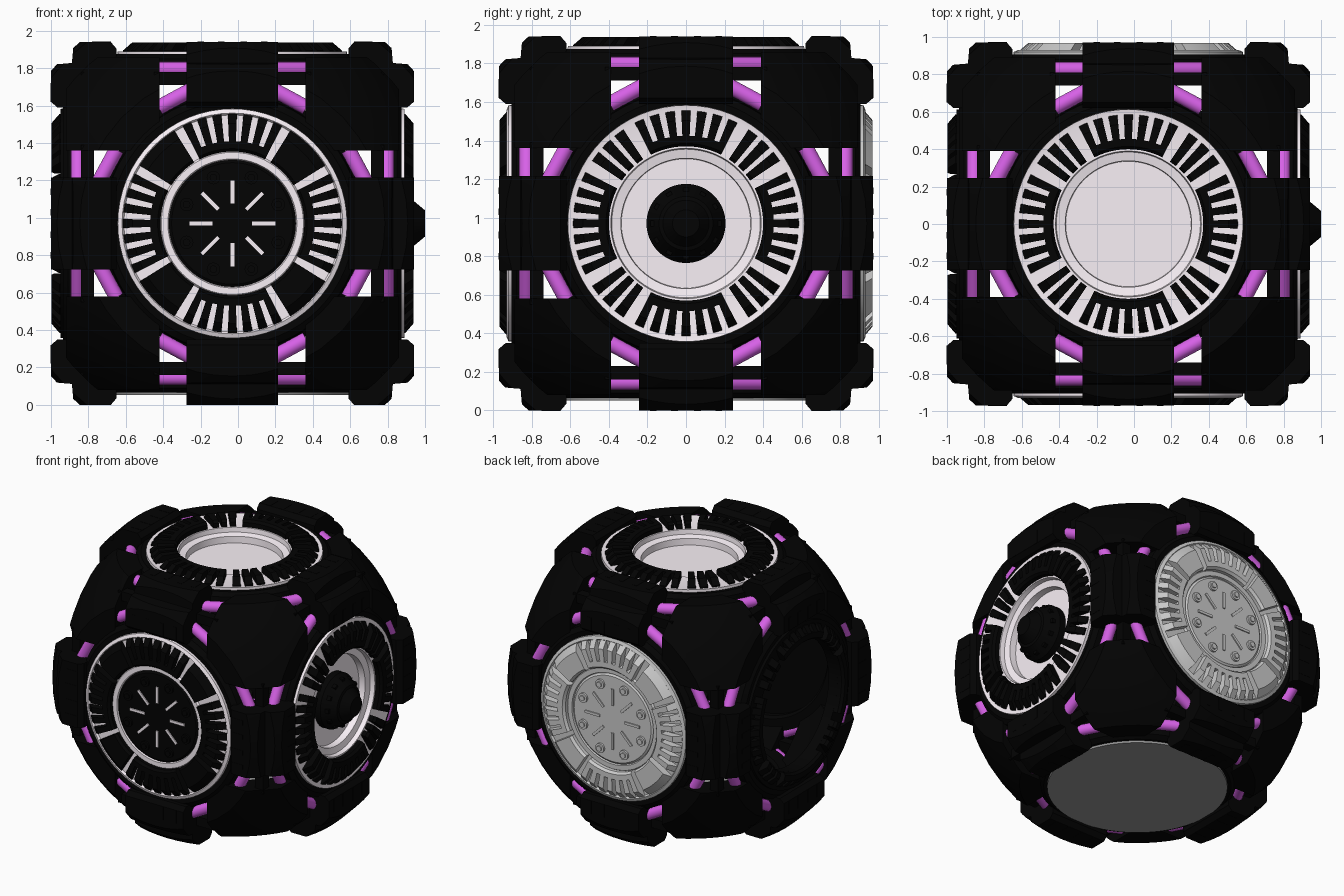
import bpy, bmesh
from math import sin, cos, pi, radians
from mathutils import Vector, Matrix

if "Cube" in bpy.data.objects:
    bpy.data.objects.remove(bpy.data.objects["Cube"])

C = Vector((-0.03, 0, 0.97))          # centre of the sphere


def material(name, rgb):
    m = bpy.data.materials.new(name)
    m.diffuse_color = (*rgb, 1)
    m.use_nodes = True
    m.node_tree.nodes["Principled BSDF"].inputs["Base Color"].default_value = m.diffuse_color
    return m


BLACK = material("black", (0.001, 0.001, 0.001))
WHITE = material("white", (0.95, 0.88, 0.93))
PINK = material("magenta", (0.68, 0.12, 0.8))
GREY = material("grey", (0.6, 0.6, 0.6))
DARK = material("dark_grey", (0.3, 0.3, 0.3))


def shade(ob):
    bpy.ops.object.select_all(action='DESELECT')
    ob.select_set(True)
    bpy.context.view_layer.objects.active = ob
    bpy.ops.object.shade_smooth_by_angle(angle=radians(30))


def finish(bm, name, mat=None, matrix=None, smooth=True):
    bmesh.ops.recalc_face_normals(bm, faces=bm.faces)
    me = bpy.data.meshes.new(name)
    bm.to_mesh(me)
    bm.free()
    ob = bpy.data.objects.new(name, me)
    bpy.context.collection.objects.link(ob)
    ob.matrix_world = Matrix.Translation(C) @ (matrix or Matrix())
    if mat:
        me.materials.append(mat)
    if smooth:
        shade(ob)
    return ob


def facing(d):
    return Vector(d).to_track_quat('Z', 'Y').to_matrix().to_4x4()


def sweep(bm, prof, a0, a1, n):
    """Sweep a closed (radius, height) outline from angle a0 to a1 degrees."""
    full = abs(a1 - a0) >= 360
    rings = []
    for i in range(n if full else n + 1):
        a = radians(a0 + (a1 - a0) * i / n)
        rings.append([bm.verts.new((r * cos(a), r * sin(a), h)) for r, h in prof])
    k = len(prof)
    for i in range(n):
        p, q = rings[i], rings[(i + 1) % len(rings)]
        for j in range(k):
            bm.faces.new((p[j], p[(j + 1) % k], q[(j + 1) % k], q[j]))
    if not full:
        bm.faces.new(rings[0])
        bm.faces.new(rings[-1])


def lathe(name, prof, d, mat=None, n=64):
    bm = bmesh.new()
    sweep(bm, prof, 0, 360, n)
    bmesh.ops.remove_doubles(bm, verts=bm.verts, dist=1e-5)
    return finish(bm, name, mat, facing(d))


def box(bm, centre, size, rot=Matrix()):
    m = rot @ Matrix.Translation(centre) @ Matrix.Diagonal((*size, 1))
    bmesh.ops.create_cube(bm, size=1, matrix=m)


def rod(bm, p, q, r, n=16):
    p, q = Vector(p), Vector(q)
    m = Matrix.Translation((p + q) / 2) @ facing(q - p)
    bmesh.ops.create_cone(bm, cap_ends=True, segments=n, radius1=r, radius2=r,
                          depth=(q - p).length, matrix=m)


# hollow spherical shell: flat on six sides, with disc holes and slots beside straps
def sphere(r, name):
    bm = bmesh.new()
    bmesh.ops.create_uvsphere(bm, u_segments=64, v_segments=32, radius=r)
    return finish(bm, name, BLACK, smooth=False)


def cut(ob, cutter, op='DIFFERENCE'):
    mod = ob.modifiers.new("cut", 'BOOLEAN')
    mod.operation, mod.object, mod.solver = op, cutter, 'EXACT'
    bpy.context.view_layer.objects.active = ob
    bpy.ops.object.modifier_apply(modifier=mod.name)
    bpy.data.objects.remove(cutter)


shell = sphere(1.21, "shell")
bm = bmesh.new()
box(bm, (0, 0, 0), (1.78, 1.78, 1.78))
cut(shell, finish(bm, "cutter", smooth=False), 'INTERSECT')
cut(shell, sphere(1.04, "cutter"))
for a in range(3):
    d = Vector([float(i == a) for i in range(3)])
    bm = bmesh.new()
    rod(bm, -1.5 * d, 1.5 * d, 0.64, 64)
    cut(shell, finish(bm, "cutter", smooth=False))
    for s in (-1, 1):
        bm = bmesh.new()
        box(bm, 0.315 * s * d, [0.15 if i == a else 3 for i in range(3)])
        cut(shell, finish(bm, "cutter", smooth=False))
shade(shell)

# straps over the twelve cube edges, with ribs, inner bars and slanted rods beside them
half = [(0.62, 0.80), (0.62, 0.935), (0.65, 0.97), (0.82, 0.97), (0.85, 0.95)]
strap_prof = half + [(0.858, 0.858)] + [(v, u) for u, v in reversed(half)] + [(0.76, 0.76)]
straps, ribs, rods, bars = bmesh.new(), bmesh.new(), bmesh.new(), bmesh.new()
for axis in range(3):
    for s in (-1, 1):
        for t in (-1, 1):
            def P(w, u, v):
                p = [0, 0, 0]
                p[axis], p[(axis + 1) % 3], p[(axis + 2) % 3] = w, u * s, v * t
                return p
            ends = [[straps.verts.new(P(w, u, v)) for u, v in strap_prof] for w in (-0.245, 0.245)]
            k = len(strap_prof)
            for j in range(k):
                straps.faces.new((ends[0][j], ends[0][(j + 1) % k], ends[1][(j + 1) % k], ends[1][j]))
            straps.faces.new(ends[0])
            straps.faces.new(ends[1])
            for w in (-0.17, -0.06, 0.06, 0.17):
                box(ribs, P(w, 0.70, 0.963), [abs(x) for x in P(0.035, 0.10, 0.018)])
                box(ribs, P(w, 0.963, 0.70), [abs(x) for x in P(0.035, 0.018, 0.10)])
            for e in (-1, 1):
                rod(rods, P(0.21 * e, 0.72, 0.825), P(0.395 * e, 0.62, 0.825), 0.04)
                rod(rods, P(0.21 * e, 0.825, 0.72), P(0.395 * e, 0.825, 0.62), 0.04)
                box(bars, P(0.32 * e, 0.775, 0.775), [abs(x) for x in P(0.20, 0.07, 0.07)])
strap_ob = finish(straps, "edge_straps", BLACK, smooth=False)
cut(strap_ob, sphere(1.268, "cutter"), 'INTERSECT')
shade(strap_ob)
finish(ribs, "strap_ribs", BLACK)
finish(bars, "inner_bars", BLACK)
finish(rods, "connecting_rods", PINK)


# ring of blocks on each face: four finned groups and four diagonal ones
def fin_ring(name, d, mat, solid_diagonals, inner):
    def prof(r0, r1):
        return [(r0, 0.89), (r0, 0.95), (r0 + 0.015, 0.968), (min(r1, 0.535), 0.968), (r1, 0.925), (r1, 0.89)]
    bm = bmesh.new()
    for q in range(4):
        a = 90 * q
        sweep(bm, prof(inner, inner + 0.055), a - 27, a + 27, 12)
        for i in range(-3, 4):
            sweep(bm, prof(inner + 0.035, 0.585), a + i * 8.2 - 2.4, a + i * 8.2 + 2.4, 2)
        if solid_diagonals:
            sweep(bm, prof(inner, 0.585), a + 32, a + 58, 8)
        else:
            for i in (-1, 0, 1):
                sweep(bm, prof(inner, 0.585), a + 45 + i * 8.5 - 2.8, a + 45 + i * 8.5 + 2.8, 2)
    finish(bm, name, mat, facing(d))


FRONT, BACK, LEFT, RIGHT, TOP, BOTTOM = (0, -1, 0), (0, 1, 0), (-1, 0, 0), (1, 0, 0), (0, 0, 1), (0, 0, -1)
faces = dict(front=FRONT, back=BACK, left=LEFT, right=RIGHT, top=TOP, bottom=BOTTOM)
for n, d in faces.items():
    lathe(n + "_collar", [(0.612, 0.80), (0.612, 0.90), (0.65, 0.905), (0.685, 0.88), (0.69, 0.82),
                          (0.72, 0.80), (0.72, 0.78), (0.63, 0.78)], d, BLACK)
    if n != "bottom":
        covered = n in ("front", "back")
        inner = 0.385 if covered else 0.48 if n == "left" else 0.40
        fin_ring(n + "_fins", d, GREY if n == "back" else BLACK, covered, inner)

# front and back covers: base plate, backing, hub plate, radial bars and bolts
for n, d, base, dark in (("front", FRONT, WHITE, BLACK), ("back", BACK, GREY, GREY)):
    lathe(n + "_base", [(0, 0.85), (0, 0.90), (0.335, 0.90), (0.345, 0.93), (0.38, 0.93), (0.39, 0.915),
                        (0.58, 0.915), (0.59, 0.93), (0.613, 0.92), (0.615, 0.85)], d, base)
    lathe(n + "_backing", [(0, 0.835), (0, 0.855), (0.612, 0.855), (0.612, 0.835)], d, BLACK)
    lathe(n + "_hub", [(0, 0.88), (0, 0.93), (0.325, 0.93), (0.339, 0.92), (0.339, 0.88)], d, dark)
    slots, bolts = bmesh.new(), bmesh.new()
    for i in range(8):
        box(slots, (0.168, 0, 0.93), (0.125, 0.02, 0.016), Matrix.Rotation(i * pi / 4, 4, 'Z'))
        a = (i + 0.5) * pi / 4
        x, y = 0.265 * cos(a), 0.265 * sin(a)
        rod(bolts, (x, y, 0.92), (x, y, 0.945), 0.036)
        rod(bolts, (x, y, 0.94), (x, y, 0.955), 0.02)
    finish(slots, n + "_bars", base, facing(d))
    finish(bolts, n + "_bolts", dark, facing(d))

# recessed white dishes on top and right
for n, d in (("top", TOP), ("right", RIGHT)):
    lathe(n + "_dish", [(0, 0.78), (0, 0.82), (0.335, 0.82), (0.338, 0.87), (0.385, 0.88), (0.39, 0.915),
                        (0.59, 0.915), (0.613, 0.92), (0.615, 0.87), (0.42, 0.86), (0.40, 0.78)], d, WHITE)
lathe("right_eye_hub", [(0, 0.80), (0.205, 0.80), (0.205, 0.87), (0.19, 0.89), (0.14, 0.965), (0.12, 0.97),
                        (0.07, 1.03), (0, 1.03)], RIGHT, BLACK)
bm = bmesh.new()
for i in range(12):
    box(bm, (0.15, 0, 0.91), (0.07, 0.03, 0.03), Matrix.Rotation(i * pi / 6, 4, 'Z'))
finish(bm, "right_eye_teeth", BLACK, facing(RIGHT))

# open ring on the left, flat cover underneath
lathe("left_ring", [(0.48, 0.84), (0.48, 0.915), (0.613, 0.92), (0.615, 0.84)], LEFT, BLACK)
lathe("bottom_cover", [(0, 0.87), (0, 0.918), (0.625, 0.918), (0.625, 0.87)], BOTTOM, DARK)
